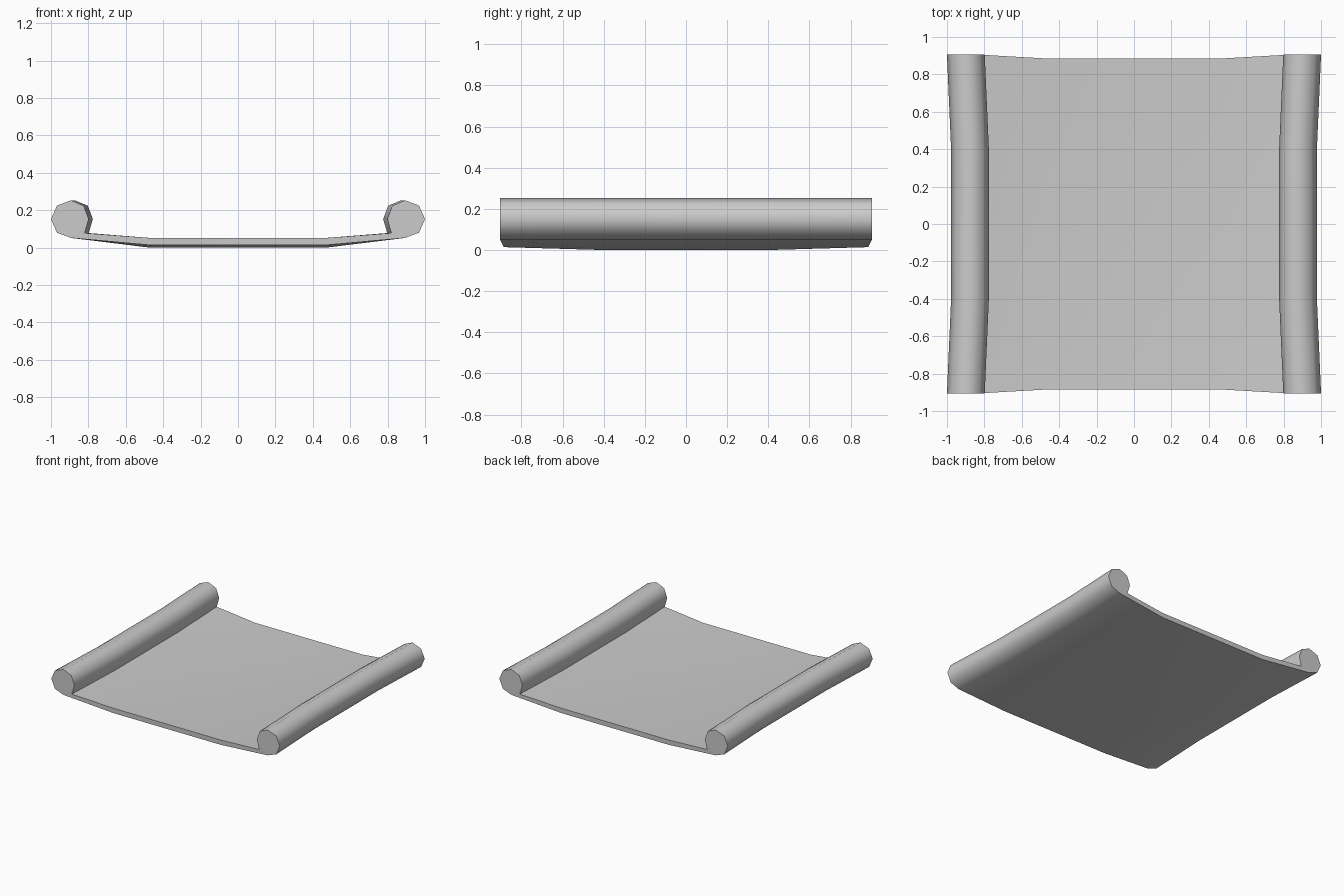
import bpy, bmesh, math

cube = bpy.data.objects.get("Cube")
if cube:
    bpy.data.objects.remove(cube, do_unlink=True)

grey = bpy.data.materials.new("plain_grey")
grey.use_nodes = True
colour = (0.6, 0.6, 0.6, 1)
grey.diffuse_color = colour
grey.node_tree.nodes["Principled BSDF"].inputs["Base Color"].default_value = colour

END_Y, SHEET_Y, MID_Y = 0.905, 0.885, 0.4
SAG, PINCH = 0.014, 0.022

# Half cross-section: sheet top, rolled edge, sheet underside
half = [(0.47, 0.052), (0.82, 0.078), (0.798, 0.153), (0.825, 0.224),
        (0.893, 0.253), (0.968, 0.225), (1.0, 0.153), (0.968, 0.08),
        (0.893, 0.052), (0.47, 0.014)]
profile = half + [(-x, z) for x, z in reversed(half)]
n, h = len(profile), len(half)


def station(bm, side, middle):
    """One cross-section; the middle ones sag and pinch inwards."""
    ring = []
    for x, z in profile:
        sheet = abs(x) < 0.5
        y = MID_Y if middle else SHEET_Y if sheet else END_Y
        if middle:
            if sheet:
                z -= SAG
            else:
                x -= math.copysign(PINCH, x)
        ring.append(bm.verts.new((x, side * y, z)))
    return ring


bm = bmesh.new()
rings = [station(bm, s, m) for s, m in ((-1, False), (-1, True), (1, True), (1, False))]

# Long surfaces between the cross-sections
for a, b in zip(rings, rings[1:]):
    for i in range(n):
        j = (i + 1) % n
        bm.faces.new((a[i], a[j], b[j], b[i]))

# End caps: two rolls, two sloping sheet edges and the flat sheet edge
for r in (rings[0], rings[-1]):
    left, right = r[:h], r[h:][::-1]
    for side in (left, right):
        bm.faces.new(side[1:h - 1])
        bm.faces.new((side[0], side[1], side[h - 2], side[h - 1]))
    bm.faces.new((left[0], left[-1], right[-1], right[0]))

bmesh.ops.recalc_face_normals(bm, faces=bm.faces)
mesh = bpy.data.meshes.new("rolled_sheet")
bm.to_mesh(mesh)
bm.free()
mesh.materials.append(grey)

sheet = bpy.data.objects.new("rolled_sheet", mesh)
bpy.context.collection.objects.link(sheet)
bpy.ops.object.select_all(action="DESELECT")
sheet.select_set(True)
bpy.context.view_layer.objects.active = sheet
bpy.ops.object.shade_smooth_by_angle(angle=math.radians(55))
